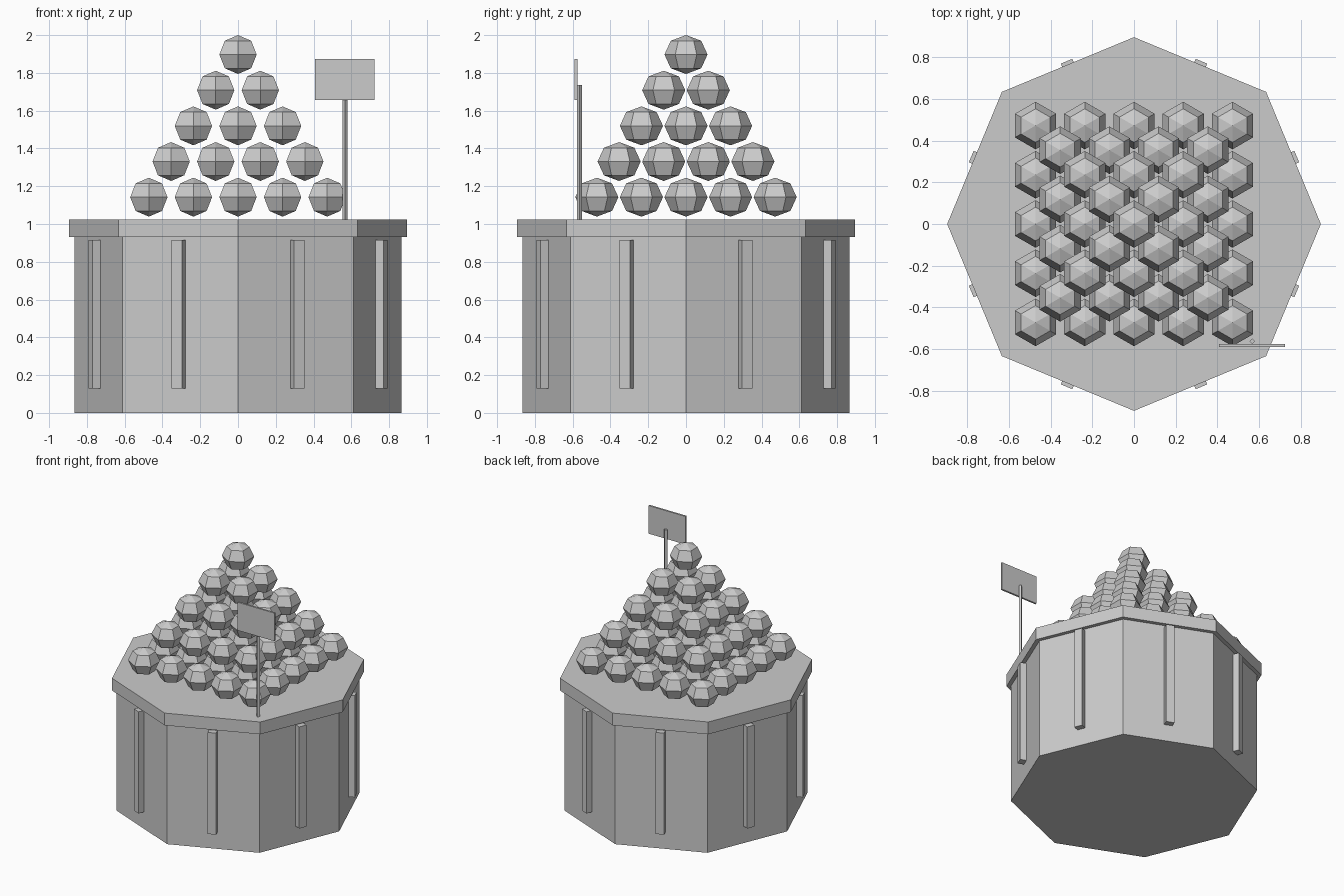
import bpy
import math
from mathutils import Matrix

cube = bpy.data.objects.get("Cube")
if cube:
    bpy.data.objects.remove(cube, do_unlink=True)

GREY = 0.6
mat = bpy.data.materials.new("light grey")
mat.use_nodes = True
mat.diffuse_color = (GREY, GREY, GREY, 1)
mat.node_tree.nodes["Principled BSDF"].inputs["Base Color"].default_value = (GREY, GREY, GREY, 1)


def add_object(name, mesh, location=(0, 0, 0)):
    obj = bpy.data.objects.new(name, mesh)
    obj.location = location
    bpy.context.collection.objects.link(obj)
    return obj


def lathe(name, profile, sides, start=0.0):
    """Flat-faced solid turned from (radius, z) points, listed bottom to top."""
    verts, rings, faces = [], [], []
    for r, z in profile:
        count = sides if r > 0 else 1
        rings.append([len(verts) + i for i in range(count)])
        for i in range(count):
            a = start + math.tau * i / sides
            verts.append((r * math.cos(a), r * math.sin(a), z))
    for low, high in zip(rings, rings[1:]):
        for i in range(sides):
            j = (i + 1) % sides
            corners = [low[i % len(low)], low[j % len(low)],
                       high[j % len(high)], high[i % len(high)]]
            faces.append(list(dict.fromkeys(corners)))
    if len(rings[0]) > 1:
        faces.append(rings[0][::-1])
    if len(rings[-1]) > 1:
        faces.append(rings[-1])
    mesh = bpy.data.meshes.new(name)
    mesh.from_pydata(verts, [], faces)
    mesh.materials.append(mat)
    return mesh


def box(name, size, center, turn=0.0):
    """Box placed at center, then swung about the z axis."""
    x, y, z = (s / 2 for s in size)
    r = math.hypot(1, 1)
    mesh = lathe(name, [(r, -1), (r, 1)], 4, math.pi / 4)
    mesh.transform(Matrix.Rotation(turn, 4, "Z") @ Matrix.Translation(center)
                   @ Matrix.Diagonal((x, y, z, 1)))
    return add_object(name, mesh)


# Octagonal stand and its overhanging top
add_object("stand_body", lathe("stand_body", [(0.865, 0), (0.865, 0.93)], 8))
add_object("stand_top", lathe("stand_top", [(0.896, 0.93), (0.896, 1.025)], 8))

# One upright slat in the middle of each side
for i in range(8):
    box(f"slat_{i + 1}", (0.08, 0.06, 0.785), (0.805, 0, 0.5225),
        math.tau * (i + 0.5) / 8)

# Pyramid of six-sided fruit, all sharing one mesh
R, H, S = 0.114, 0.103, math.sqrt(0.5)
fruit = lathe("fruit", [(0, -H), (R * S, -H * S), (R, 0), (R * S, H * S), (0, H)],
              6, math.pi / 6)
STEP = 0.236
for layer in range(5):
    n = 5 - layer
    for i in range(n):
        for j in range(n):
            add_object(f"fruit_{layer + 1}_{i + 1}_{j + 1}", fruit,
                       ((i - (n - 1) / 2) * STEP, (j - (n - 1) / 2) * STEP,
                        1.142 + 0.1888 * layer))

# Price sign on a thin post
add_object("sign_post", lathe("sign_post", [(0.0135, 1.02), (0.0135, 1.735)], 4),
           (0.567, -0.563, 0))
box("sign_board", (0.315, 0.014, 0.217), (0.566, -0.582, 1.765))
